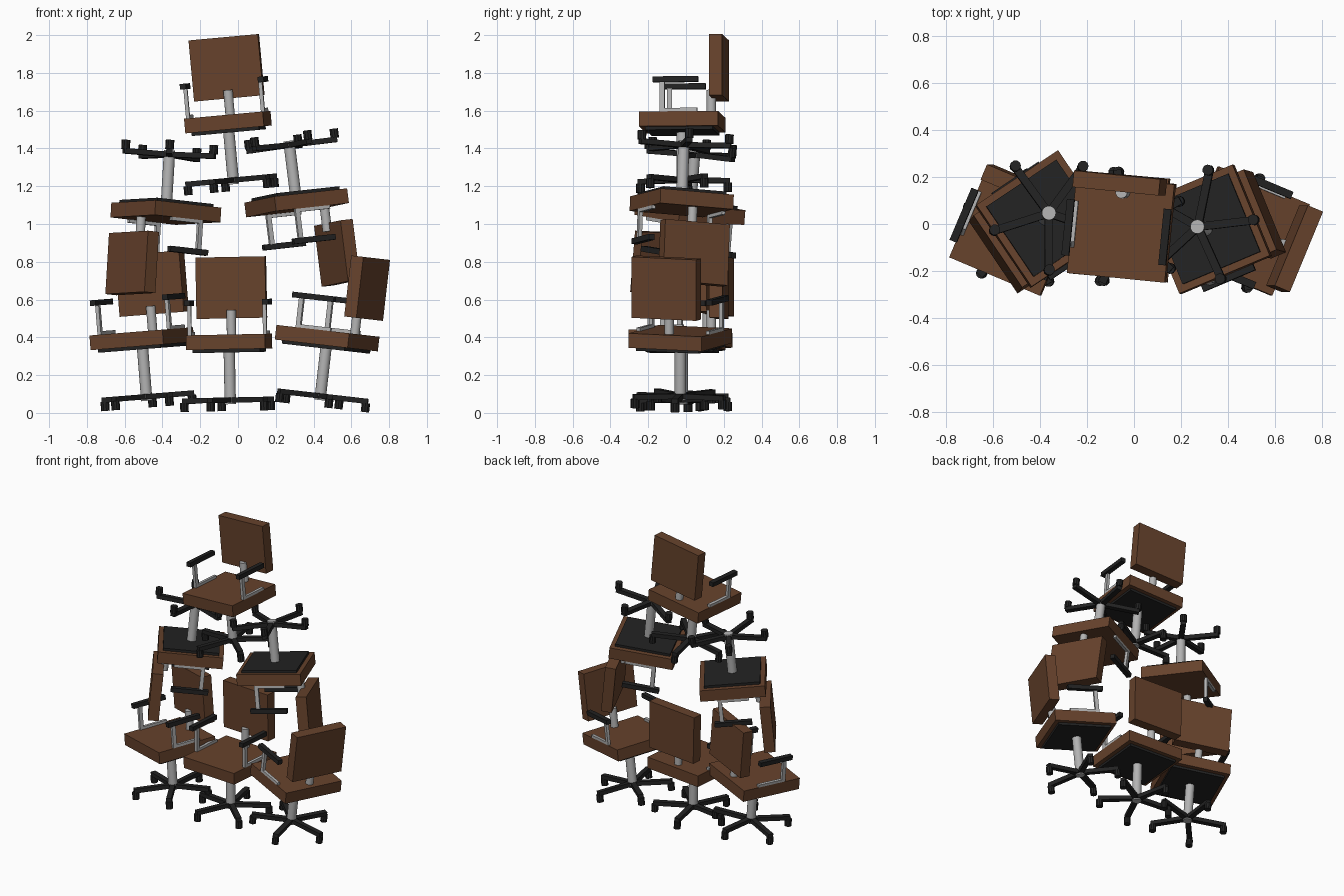
import bpy, bmesh, math
from mathutils import Matrix, Vector

if "Cube" in bpy.data.objects:
    bpy.data.objects.remove(bpy.data.objects["Cube"])


def material(name, rgb):
    m = bpy.data.materials.new(name)
    m.diffuse_color = (*rgb, 1)
    m.use_nodes = True
    m.node_tree.nodes["Principled BSDF"].inputs["Base Color"].default_value = m.diffuse_color
    return m


BROWN = material("brown upholstery", (0.135, 0.055, 0.025))
BLACK = material("black plastic", (0.016, 0.016, 0.016))
STEEL = material("pale steel", (0.45, 0.45, 0.45))


def add_box(bm, center, size, turn=Matrix()):
    bmesh.ops.create_cube(bm, size=1, matrix=turn @ Matrix.Translation(center)
                          @ Matrix.Diagonal((*size, 1)))


def add_rod(bm, x, y, z0, z1, radius, sides):
    bmesh.ops.create_cone(bm, cap_ends=True, segments=sides, radius1=radius, radius2=radius,
                          depth=z1 - z0, matrix=Matrix.Translation((x, y, (z0 + z1) / 2)))


parts = []


def part(name, mat, build, smooth=False):
    bm = bmesh.new()
    build(bm)
    if smooth:
        for f in bm.faces:
            f.smooth = len(f.verts) == 4
        for e in bm.edges:
            e.smooth = e.calc_face_angle(0) < math.radians(50)
    mesh = bpy.data.meshes.new(name)
    bm.to_mesh(mesh)
    bm.free()
    mesh.materials.append(mat)
    parts.append((name, mesh))


# --- one chair, facing -y, column on the local z axis ---
def five_legs(bm):
    for k in range(5):
        turn = Matrix.Rotation(math.radians(-110 + 72 * k), 4, 'Z')
        add_box(bm, (0.13, 0, 0.058), (0.25, 0.034, 0.028), turn)


def five_castors(bm):
    for k in range(5):
        a = math.radians(-110 + 72 * k)
        add_rod(bm, 0.245 * math.cos(a), 0.245 * math.sin(a), 0, 0.048, 0.023, 10)


def arm_frames(bm):
    for s in (-1, 1):
        add_box(bm, (s * 0.2, 0.0, 0.414), (0.02, 0.2, 0.018))     # rail on the seat
        add_box(bm, (s * 0.2, -0.087, 0.488), (0.02, 0.026, 0.15))  # upright


def arm_pads(bm):
    for s in (-1, 1):
        add_box(bm, (s * 0.208, -0.015, 0.575), (0.032, 0.24, 0.03))


part("base_legs", BLACK, five_legs)
part("castors", BLACK, five_castors)
part("column", STEEL, lambda bm: add_rod(bm, 0, 0, 0.036, 0.315, 0.03, 20), True)
part("seat_pan", BLACK, lambda bm: add_box(bm, (0, 0, 0.319), (0.36, 0.36, 0.018)))
part("seat", BROWN, lambda bm: add_box(bm, (0, 0, 0.366), (0.42, 0.42, 0.078)))
part("back_post", STEEL, lambda bm: add_rod(bm, 0, 0.155, 0.4, 0.535, 0.025, 16), True)
part("backrest", BROWN, lambda bm: add_box(bm, (0, 0.195, 0.653), (0.37, 0.07, 0.325)))
part("arm_frames", STEEL, arm_frames)
part("arm_pads", BLACK, arm_pads)

# --- stacked chairs: name, floor point, up direction, front direction ---
chairs = [
    ("lower_left", (-0.48, -0.03, 0.028), (-0.08, 0, 1), (-0.39, -0.92, 0)),
    ("lower_middle", (-0.04, -0.02, 0.01), (-0.02, 0, 1), (-0.09, -1, 0)),
    ("lower_right", (0.43, -0.03, 0.032), (0.115, 0, 1), (-0.92, 0.38, 0)),
    ("upper_left", (-0.36, 0.05, 1.425), (-0.06, -0.08, -1), (0.83, 0.56, 0)),
    ("upper_right", (0.265, -0.01, 1.475), (0.125, -0.035, -1), (-0.925, -0.38, 0)),
    ("top", (-0.02, -0.02, 1.175), (-0.092, 0, 1), (-0.1, -1, 0)),
]
for chair, foot, up, front in chairs:
    z = Vector(up).normalized()
    x = (-Vector(front)).cross(z).normalized()
    y = z.cross(x)
    frame = Matrix.Translation(foot) @ Matrix((x, y, z)).transposed().to_4x4()
    for name, mesh in parts:
        ob = bpy.data.objects.new(f"{chair}_{name}", mesh)
        ob.matrix_world = frame
        bpy.context.collection.objects.link(ob)
